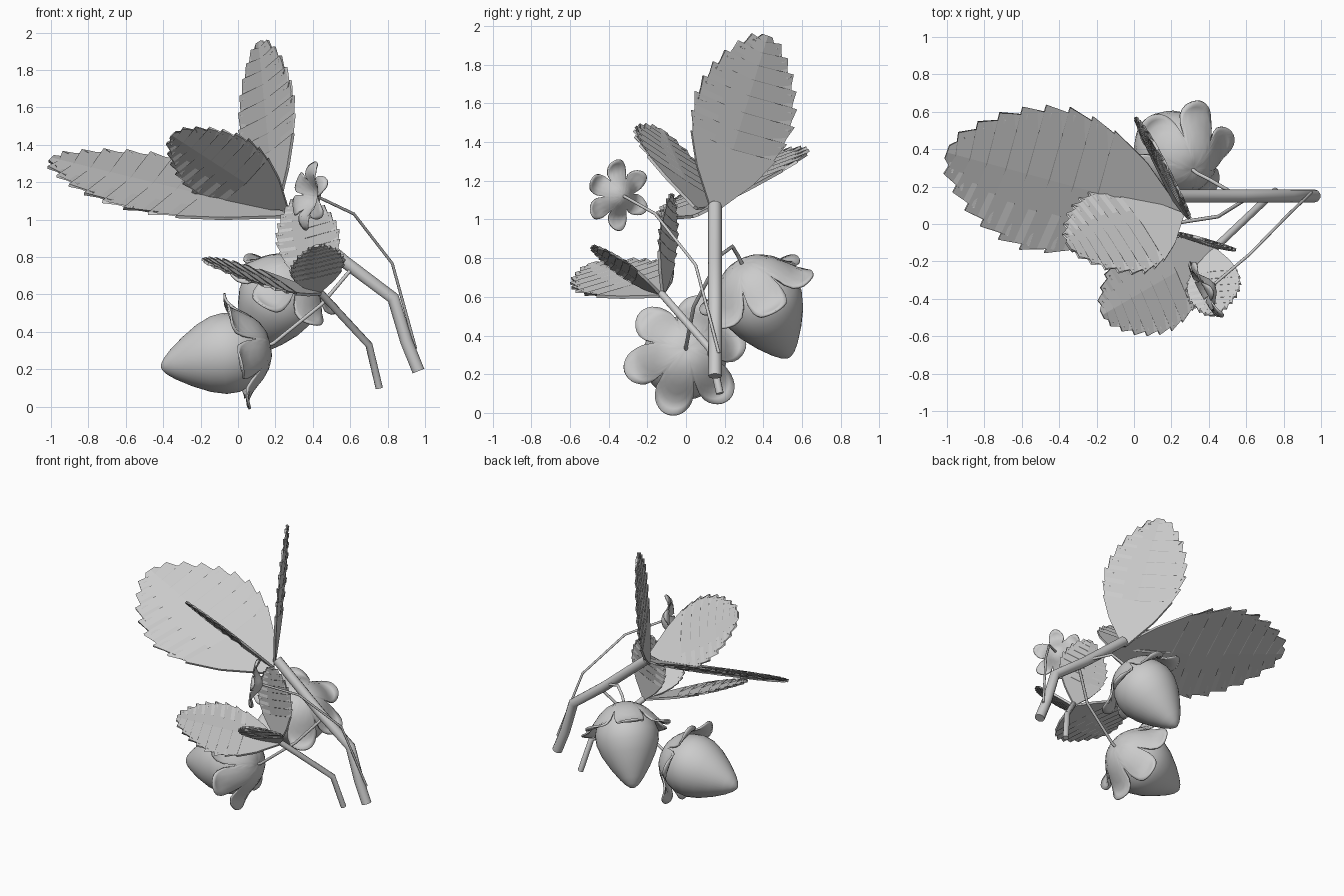
import bpy, bmesh, math
from mathutils import Vector as V

if "Cube" in bpy.data.objects:
    bpy.data.objects.remove(bpy.data.objects["Cube"])


def finish(bm, name, angle=None, thick=0):
    bmesh.ops.remove_doubles(bm, verts=bm.verts, dist=1e-5)
    bmesh.ops.recalc_face_normals(bm, faces=bm.faces)
    me = bpy.data.meshes.new(name)
    bm.to_mesh(me)
    bm.free()
    ob = bpy.data.objects.new(name, me)
    bpy.context.collection.objects.link(ob)
    if thick:
        m = ob.modifiers.new("thickness", "SOLIDIFY")
        m.thickness, m.offset = thick, 0
    if angle:
        bpy.ops.object.select_all(action='DESELECT')
        ob.select_set(True)
        bpy.context.view_layer.objects.active = ob
        bpy.ops.object.shade_smooth_by_angle(angle=math.radians(angle))
    return ob


def lerp_table(table, t):
    for (a, va), (b, vb) in zip(table, table[1:]):
        if t <= b:
            return va + (vb - va) * (t - a) / (b - a)
    return table[-1][1]


def frame(axis, ref):
    d = V(axis).normalized()
    u = V(ref)
    u = (u - d * u.dot(d)).normalized()
    return d, u, d.cross(u)


def stem(name, pts, r):
    cu = bpy.data.curves.new(name, 'CURVE')
    cu.dimensions = '3D'
    cu.bevel_depth, cu.bevel_resolution, cu.use_fill_caps = r, 3, True
    sp = cu.splines.new('POLY')
    sp.points.add(len(pts) - 1)
    for p, c in zip(sp.points, pts):
        p.co = (*c, 1)
    ob = bpy.data.objects.new(name, cu)
    bpy.context.collection.objects.link(ob)
    bpy.ops.object.select_all(action='DESELECT')
    ob.select_set(True)
    bpy.context.view_layer.objects.active = ob
    bpy.ops.object.convert(target='MESH')
    bpy.ops.object.shade_smooth_by_angle(angle=math.radians(50))


LEAF = [(0, .04), (.1, .3), (.25, .68), (.4, .92), (.55, 1), (.7, .91),
        (.85, .63), (.95, .32), (1, .06)]


def leaf(name, base, tip, across, half, teeth=9):
    """Flat serrated blade from base to tip, widening along 'across'."""
    base, tip = V(base), V(tip)
    d, w, n = frame(tip - base, across)
    L = (tip - base).length
    # each row: position on midrib, position on edge, relative half width
    rows = [(0, 0, .04), (.1, .1, .3), (.2, .2, .56)]
    for i in range(teeth):
        # teeth crowd together towards the tip, where the edge turns inward
        t0, t1 = (.24 + .76 * (1 - (1 - k / teeth) ** 1.35) for k in (i, i + 1))
        k0, k1 = lerp_table(LEAF, t0), lerp_table(LEAF, t1)
        lead = .022 if i < teeth - 1 else 0
        rows.append((t0 + .004, t0 - .012, k0 * .94))
        rows.append((t1, t1 + lead, k1 + .035))
    bm = bmesh.new()
    prev = None
    for t, te, k in rows:
        row = [bm.verts.new(base + d * te * L - w * half * k),
               bm.verts.new(base + d * t * L),
               bm.verts.new(base + d * te * L + w * half * k)]
        if prev:
            for i in (0, 1):
                bm.faces.new((prev[i], prev[i + 1], row[i + 1], row[i]))
        prev = row
    finish(bm, name, None, .016)


BERRY = [(-.005, 0), (.0, .06), (.02, .11), (.06, .16), (.12, .197), (.19, .217),
         (.26, .213), (.34, .185), (.43, .135), (.51, .08), (.55, .045), (.57, .018), (.575, 0)]


def berry(name, base, tip, sides=32):
    base = V(base)
    d, u, v = frame(V(tip) - base, (0, 1, .3))
    bm = bmesh.new()
    vs = [bm.verts.new(base + d * h + u * r) for h, r in BERRY]
    es = [bm.edges.new(p) for p in zip(vs, vs[1:])]
    bmesh.ops.spin(bm, geom=vs + es, cent=base, axis=d, angle=math.tau, steps=sides)
    finish(bm, name, 60)


def lobed_cup(name, centre, axis, ref, lobes, r_in, r_out, profile, thick, power=.6):
    """Sheet with rounded lobes; profile gives height along the axis by radius."""
    centre = V(centre)
    d, u, v = frame(axis, ref)
    N, M = lobes * 16, 9
    bm = bmesh.new()
    rings = []
    for j in range(1, M + 1):
        ring = []
        for i in range(N):
            a = math.tau * i / N
            k = abs(math.cos(a * lobes / 2)) ** power
            r = (r_in + (r_out - r_in) * k) * j / M
            ring.append(bm.verts.new(centre + (u * math.cos(a) + v * math.sin(a)) * r
                                     + d * lerp_table(profile, r)))
        rings.append(ring)
    c = bm.verts.new(centre + d * profile[0][1])
    for i in range(N):
        k = (i + 1) % N
        bm.faces.new((c, rings[0][i], rings[0][k]))
        for a, b in zip(rings, rings[1:]):
            bm.faces.new((a[i], b[i], b[k], a[k]))
    finish(bm, name, 50, thick)


# Stems
stem("main_stem", [(.965, .15, .19), (.90, .15, .35), (.83, .15, .58), (.57, .15, .775),
                   (.22, .15, 1.07)], .035)
stem("side_stem", [(.755, .175, .10), (.70, .125, .33), (.43, -.13, .62)], .02)
stem("flower_stem", [(.95, .17, .31), (.825, .05, .765), (.62, -.16, 1.03), (.43, -.32, 1.12)], .008)
stem("front_berry_stem", [(.14, 0, .32), (.19, .0, .34), (.45, .04, .55), (.61, .14, .74)], .01)
stem("back_berry_stem", [(.30, .30, .75), (.34, .27, .81), (.40, .24, .86), (.52, .17, .81)], .01)

# Upper leaf trio
leaf("upper_leaf_upright", (.205, .14, 1.04), (.115, .42, 1.95), (-.3, .55, 0), .30)
leaf("upper_leaf_large", (.25, .05, 1.02), (-1.0, .385, 1.325), (.13, .38, .14), .415)
leaf("upper_leaf_front", (.26, .05, 1.06), (-.35, -.12, 1.455), (.16, -.23, .15), .29)

# Lower leaf trio
leaf("lower_leaf_left", (.44, -.13, .605), (-.17, -.485, .77), (.10, -.24, -.07), .265)
leaf("lower_leaf_front", (.43, -.13, .61), (.42, -.49, .86), (.15, .02, .03), .15)
leaf("lower_leaf_upright", (.43, -.12, .61), (.33, -.07, 1.13), (.18, -.05, 0), .175)

# Berries with leafy caps
CAP = [(0, -.015), (.06, -.014), (.12, .012), (.17, .055), (.21, .105), (.25, .15),
       (.29, .165), (.34, .155)]
berries = {"front": ((.15, 0, .33), (-.41, -.02, .21), (0, -.26, -.97)),
           "back": ((.31, .30, .755), (.07, .53, .29), (.12, .29, .1))}
for side, (base, tip, ref) in berries.items():
    berry(side + "_berry", base, tip)
    lobed_cup(side + "_berry_cap", base, V(tip) - V(base), ref, 6, .16, .325, CAP, .012)

# Flower
lobed_cup("flower", (.43, -.325, 1.12), (-.86, -.47, .12), (0, -.1, 1), 6, .08, .185,
          [(0, 0), (.04, .012), (.08, .045), (.12, .07), (.16, .065), (.19, .04)], .008)
